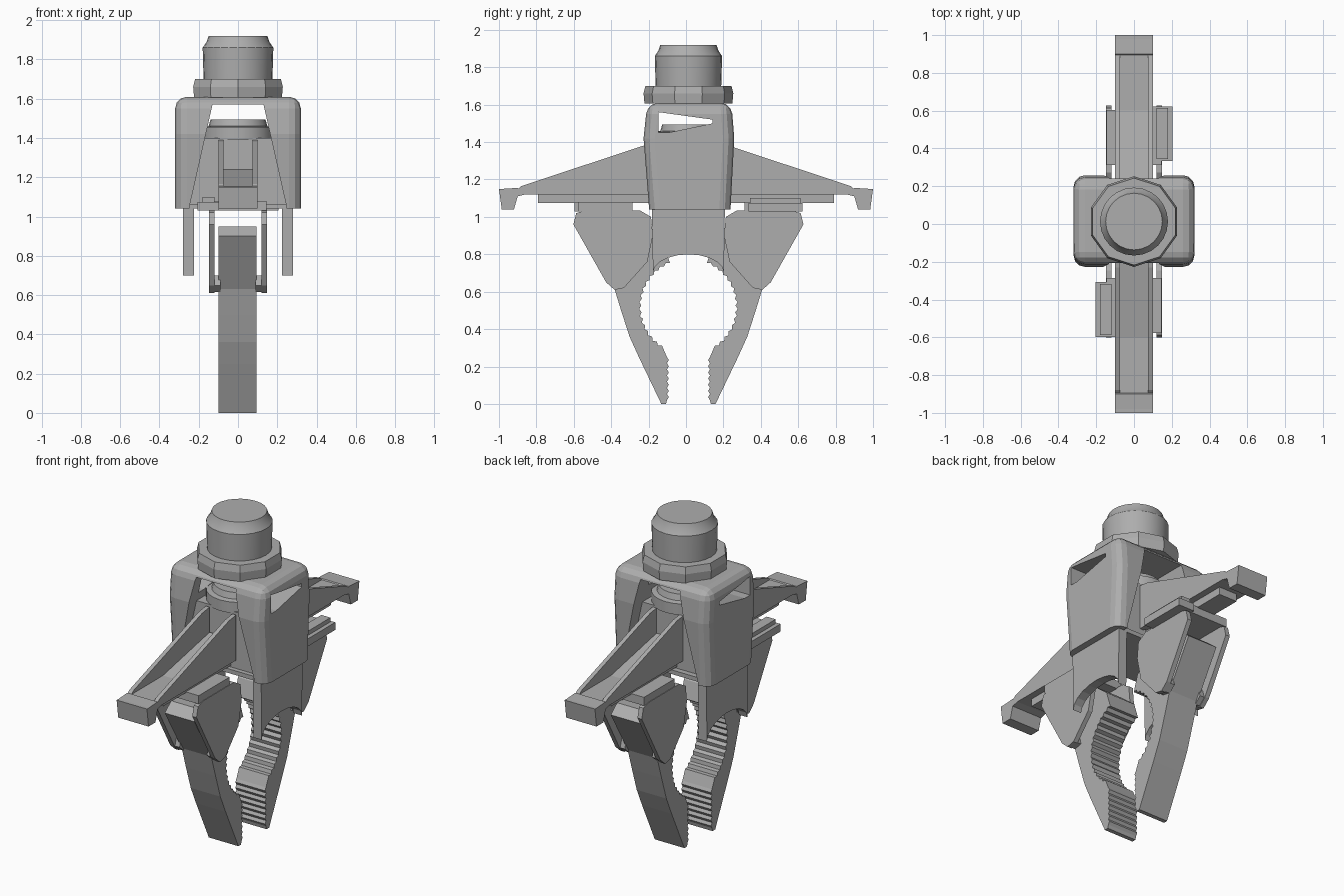
import bpy, bmesh, math

cube = bpy.data.objects.get("Cube")
if cube:
    bpy.data.objects.remove(cube)

CY = 0.013  # centre line of the mechanism along y

grey = bpy.data.materials.new("machine_grey")
grey.use_nodes = True
grey.diffuse_color = (0.42, 0.42, 0.42, 1)
grey.node_tree.nodes["Principled BSDF"].inputs["Base Color"].default_value = (0.42, 0.42, 0.42, 1)


def finish(name, bm):
    bmesh.ops.recalc_face_normals(bm, faces=bm.faces)
    mesh = bpy.data.meshes.new(name)
    bm.to_mesh(mesh)
    bm.free()
    mesh.materials.append(grey)
    obj = bpy.data.objects.new(name, mesh)
    bpy.context.collection.objects.link(obj)
    return obj


def prism(name, profile, lo, hi, axis="x", side=1, cy=CY, bevel=0):
    """Extrude a 2D outline along x (outline is y, z) or y (outline is x, z)."""
    bm = bmesh.new()
    if axis == "x":
        ends = [[bm.verts.new((w, cy + side * a, z)) for a, z in profile] for w in (lo, hi)]
    else:
        ends = [[bm.verts.new((a, w, z)) for a, z in profile] for w in (lo, hi)]
    bm.faces.new(ends[0])
    bm.faces.new(ends[1])
    n = len(profile)
    for i in range(n):
        j = (i + 1) % n
        bm.faces.new((ends[0][i], ends[0][j], ends[1][j], ends[1][i]))
    if bevel:
        bmesh.ops.recalc_face_normals(bm, faces=bm.faces)
        floor = min(v.co.z for v in bm.verts) + 0.001
        sharp = [e for e in bm.edges if e.calc_face_angle(0) > 0.8
                 and any(v.co.z > floor for v in e.verts)]
        bmesh.ops.bevel(bm, geom=sharp, offset=bevel, segments=3, profile=0.5, affect="EDGES")
    return finish(name, bm)


def box(name, x, y, z, side=1, cy=CY):
    outline = [(y[0], z[0]), (y[1], z[0]), (y[1], z[1]), (y[0], z[1])]
    return prism(name, outline, x[0], x[1], side=side, cy=cy)


def lathe(name, rings, sides, turn=0):
    """Stack of (radius, height) rings closed with flat caps."""
    bm = bmesh.new()
    loops = [[bm.verts.new((r * math.cos(turn + math.tau * i / sides),
                            CY + r * math.sin(turn + math.tau * i / sides), z))
              for i in range(sides)] for r, z in rings]
    for a, b in zip(loops, loops[1:]):
        for i in range(sides):
            j = (i + 1) % sides
            bm.faces.new((a[i], a[j], b[j], b[i]))
    bm.faces.new(loops[0])
    bm.faces.new(loops[-1])
    return finish(name, bm)


def cut(target, cutter):
    mod = target.modifiers.new("cut", "BOOLEAN")
    mod.operation = "DIFFERENCE"
    mod.solver = "EXACT"
    mod.object = cutter
    bpy.context.view_layer.objects.active = target
    bpy.ops.object.modifier_apply(modifier=mod.name)
    bpy.data.objects.remove(cutter)


# Mounting flange on top
for obj in (lathe("flange_cylinder", [(0.175, 1.69), (0.18, 1.86), (0.16, 1.89), (0.15, 1.92)], 24),
            lathe("inner_ring", [(0.18, 1.39), (0.18, 1.455), (0.15, 1.46), (0.14, 1.495)], 24)):
    bpy.ops.object.select_all(action="DESELECT")
    obj.select_set(True)
    bpy.context.view_layer.objects.active = obj
    bpy.ops.object.shade_smooth_by_angle(angle=0.4)
lathe("flange_collar", [(0.235, 1.605), (0.24, 1.66), (0.23, 1.70)], 10, math.pi / 10)

# Housing with open front and back and a slot through both sides
housing = prism("housing", [(-0.21, 1.04), (0.225, 1.04), (0.245, 1.42), (0.23, 1.61),
                            (-0.22, 1.61), (-0.24, 1.42)], -0.32, 0.32, bevel=0.06)
cut(housing, prism("opening", [(-0.25, 1.0), (0.25, 1.0), (0.245, 1.06), (0.13, 1.57),
                               (-0.13, 1.57), (-0.245, 1.06)], -0.5, 0.5, axis="y"))
cut(housing, prism("slot", [(-0.16, 1.45), (-0.11, 1.45), (0.13, 1.50), (0.13, 1.52),
                            (-0.16, 1.56)], -0.5, 0.5))

# Core block inside the housing
prism("core_block", [(-0.25, 1.06), (0.25, 1.06), (0.175, 1.40), (-0.175, 1.40)],
      -0.15, 0.17, axis="y")
box("base_plate", (-0.25, 0.25), (-0.19, 0.19), (1.04, 1.065))

# Arched cheek plates below the housing
arch = [(0.19 * math.cos(t), 0.70 + 0.10 * math.sin(t))
        for t in (math.pi * i / 10 for i in range(11))]
for s, label in ((1, "left"), (-1, "right")):
    prism(label + "_cheek_plate", [(-0.195, 1.05), (-0.19, 0.72)] + arch[::-1]
          + [(0.19, 0.72), (0.195, 1.05)], *sorted((s * 0.225, s * 0.28)))

# Finger outline: stepped grip on the inside, smooth curve on the outside
grip = [(0.115 - 0.010 * (i % 2), 0.02 + 0.0165 * i) for i in range(15)]
for i in range(31):
    t = math.radians(-56 + 4.1 * i)
    r = 0.252 + 0.012 * (i % 2)
    grip.append((r * math.cos(t), 0.52 + r * math.sin(t)))
finger_outline = ([(0.12, 0.0)] + grip + [(0.13, 0.85), (0.24, 0.94), (0.50, 0.95), (0.56, 0.90),
                  (0.40, 0.63), (0.36, 0.50), (0.315, 0.36), (0.265, 0.25), (0.145, 0.0)])
bracket_outline = [(0.55, 1.035), (0.60, 1.02), (0.615, 0.96), (0.44, 0.65), (0.395, 0.61),
                   (0.345, 0.62), (0.22, 0.76), (0.19, 0.90), (0.20, 1.0), (0.26, 1.035)]

for side, end in ((-1, "front"), (1, "back")):
    # Arm: floor plate, two tapering webs, rail and end cap
    box(end + "_arm_plate", (-0.1, 0.1), (0.18, 0.95), (1.12, 1.15), side, 0)
    for s, label in ((1, "left"), (-1, "right")):
        prism(f"{end}_{label}_arm_web", [(0.16, 1.12), (0.16, 1.39), (0.23, 1.38),
                                         (0.88, 1.165), (0.92, 1.13)],
              *sorted((s * 0.075, s * 0.1)), side=side, cy=0)
    prism(end + "_arm_valley", [(0.16, 1.14), (0.16, 1.24), (0.60, 1.15)],
          -0.08, 0.08, side=side, cy=0)
    box(end + "_rail", (-0.06, 0.06), (0.15, 0.79), (1.075, 1.125), side, 0)
    prism(end + "_end_cap", [(0.86, 1.12), (0.90, 1.155), (0.98, 1.15), (1.0, 1.15),
                             (0.985, 1.04), (0.92, 1.04), (0.90, 1.11)],
          -0.1, 0.1, side=side, cy=0)

    # Carriage with an offset pad on one side
    box(end + "_carriage", (-0.145, 0.145), (0.30, 0.59), (1.03, 1.08), side)
    box(end + "_carriage_pad", sorted((side * 0.10, side * 0.205)), (0.32, 0.61),
        (1.03, 1.075), side)
    box(end + "_carriage_cap", sorted((side * 0.12, side * 0.18)), (0.33, 0.60),
        (1.075, 1.10), side)

    # Finger held between two bracket plates
    prism(end + "_finger", finger_outline, -0.1, 0.095, side=side)
    for s, label in ((1, "left"), (-1, "right")):
        prism(f"{end}_{label}_bracket", bracket_outline,
              *sorted((s * 0.12, s * 0.148)), side=side)
        prism(f"{end}_{label}_bracket_foot", [(0.345, 0.625), (0.395, 0.615), (0.435, 0.65),
                                              (0.42, 0.70), (0.36, 0.70)],
              *sorted((s * 0.09, s * 0.14)), side=side)
